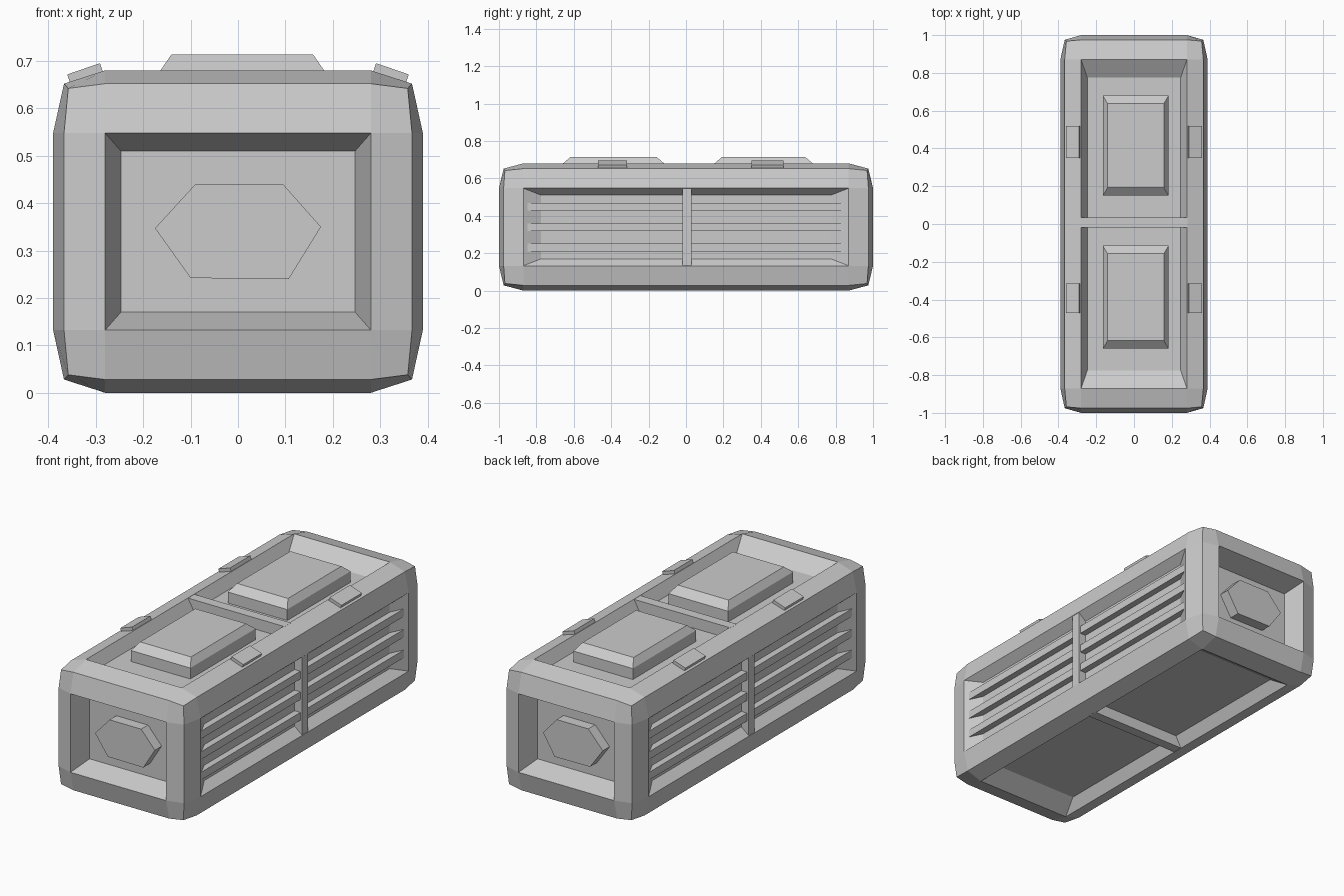
import bpy, bmesh, math
from mathutils import Matrix

if "Cube" in bpy.data.objects:
    bpy.data.objects.remove(bpy.data.objects["Cube"])

CZ = 0.34  # height of the body centre


def finish(name, bm):
    bmesh.ops.remove_doubles(bm, verts=bm.verts, dist=1e-5)
    bmesh.ops.recalc_face_normals(bm, faces=bm.faces)
    mesh = bpy.data.meshes.new(name)
    bm.to_mesh(mesh)
    bm.free()
    ob = bpy.data.objects.new(name, mesh)
    bpy.context.collection.objects.link(ob)
    return ob


def box(name, lo, hi, rot_y=0):
    bm = bmesh.new()
    bmesh.ops.create_cube(bm, size=1)
    size = [b - a for a, b in zip(lo, hi)]
    mid = [(a + b) / 2 for a, b in zip(lo, hi)]
    bm.transform(Matrix.Translation(mid) @ Matrix.Rotation(rot_y, 4, 'Y')
                 @ Matrix.Diagonal((*size, 1)))
    return finish(name, bm)


def loft(name, rings):
    """Solid skinned through matching rings of points."""
    bm = bmesh.new()
    loops = [[bm.verts.new(p) for p in r] for r in rings]
    n = len(loops[0])
    for a, b in zip(loops, loops[1:]):
        for i in range(n):
            bm.faces.new((a[i], a[(i + 1) % n], b[(i + 1) % n], b[i]))
    bm.faces.new(loops[0])
    bm.faces.new(loops[-1])
    return finish(name, bm)


# Container body: bevelled block with a sunken panel in each of its six sides
full = (0.39, 1.0, 0.34)       # flat side planes
edge = (0.367, 0.975, 0.312)   # bevelled edges
corner = (0.358, 0.968, 0.302)
rim = (0.28, 0.87, 0.2075)     # panel openings
deep = (0.345, 0.888, 0.28)    # sunken floor planes
floor = (0.247, 0.775, 0.17)   # sunken floor outlines


def lattice(ids):
    outer = (full, edge, corner)[max(0, sum(abs(i) == 2 for i in ids) - 1)]
    return [math.copysign(outer[a] if abs(i) == 2 else rim[a], i)
            for a, i in enumerate(ids)]


bm = bmesh.new()


def quad(pts):
    bm.faces.new([bm.verts.new((p[0], p[1], p[2] + CZ)) for p in pts])


steps = (-2, -1, 1, 2)
for axis in range(3):
    u, v = (axis + 1) % 3, (axis + 2) % 3
    for side in (-2, 2):
        for a in range(3):
            for b in range(3):
                ring = []
                for da, db in ((0, 0), (1, 0), (1, 1), (0, 1)):
                    ids = [0, 0, 0]
                    ids[axis], ids[u], ids[v] = side, steps[a + da], steps[b + db]
                    ring.append(ids)
                outer = [lattice(i) for i in ring]
                if (a, b) != (1, 1):
                    quad(outer)
                    continue
                inner = [[math.copysign((deep if k == axis else floor)[k], i[k])
                          for k in range(3)] for i in ring]
                quad(inner)
                for k in range(4):
                    m = (k + 1) % 4
                    quad((outer[k], outer[m], inner[m], inner[k]))
finish("container_body", bm)

# Centre divider bars
box("divider_top_bottom", (-0.285, -0.018, 0.001), (0.285, 0.035, 0.679))
box("divider_sides", (-0.388, -0.02, 0.125), (0.388, 0.03, 0.55))

# Side slats
for s, label in ((1, "right"), (-1, "left")):
    for i in range(3):
        z = 0.21 + 0.109 * i
        x0, x1 = sorted((s * 0.33, s * 0.379))
        box(f"slat_{label}_{i + 1}", (x0, -0.85, z), (x1, 0.845, z + 0.041))

# Raised lids in the top recesses
for label, y0, y1 in (("back", 0.15, 0.68), ("front", -0.66, -0.115)):
    def rect(d, e, z):
        return [(-0.165 + d, y0 + e, z), (0.183 - d, y0 + e, z),
                (0.183 - d, y1 - e, z), (-0.165 + d, y1 - e, z)]
    loft(f"lid_{label}", [rect(0, 0, 0.60), rect(0, 0, 0.678), rect(0.025, 0.042, 0.714)])

# Hexagonal end plates
hexagon = [(-0.175, 0.347), (-0.09, 0.44), (0.095, 0.44),
           (0.175, 0.35), (0.107, 0.24), (-0.1, 0.242)]
for s, label in ((-1, "front"), (1, "back")):
    loft(f"hex_plate_{label}", [[(x, s * y, z) for x, z in hexagon] for y in (0.87, 0.945)])

# Latches lying on the upper bevels
for s, label in ((1, "right"), (-1, "left")):
    for part, y0, y1 in (("back", 0.35, 0.52), ("front", -0.47, -0.315)):
        x0, x1 = sorted((s * 0.285, s * 0.358))
        box(f"latch_{label}_{part}", (x0, y0, 0.658), (x1, y1, 0.684), s * math.radians(19))
